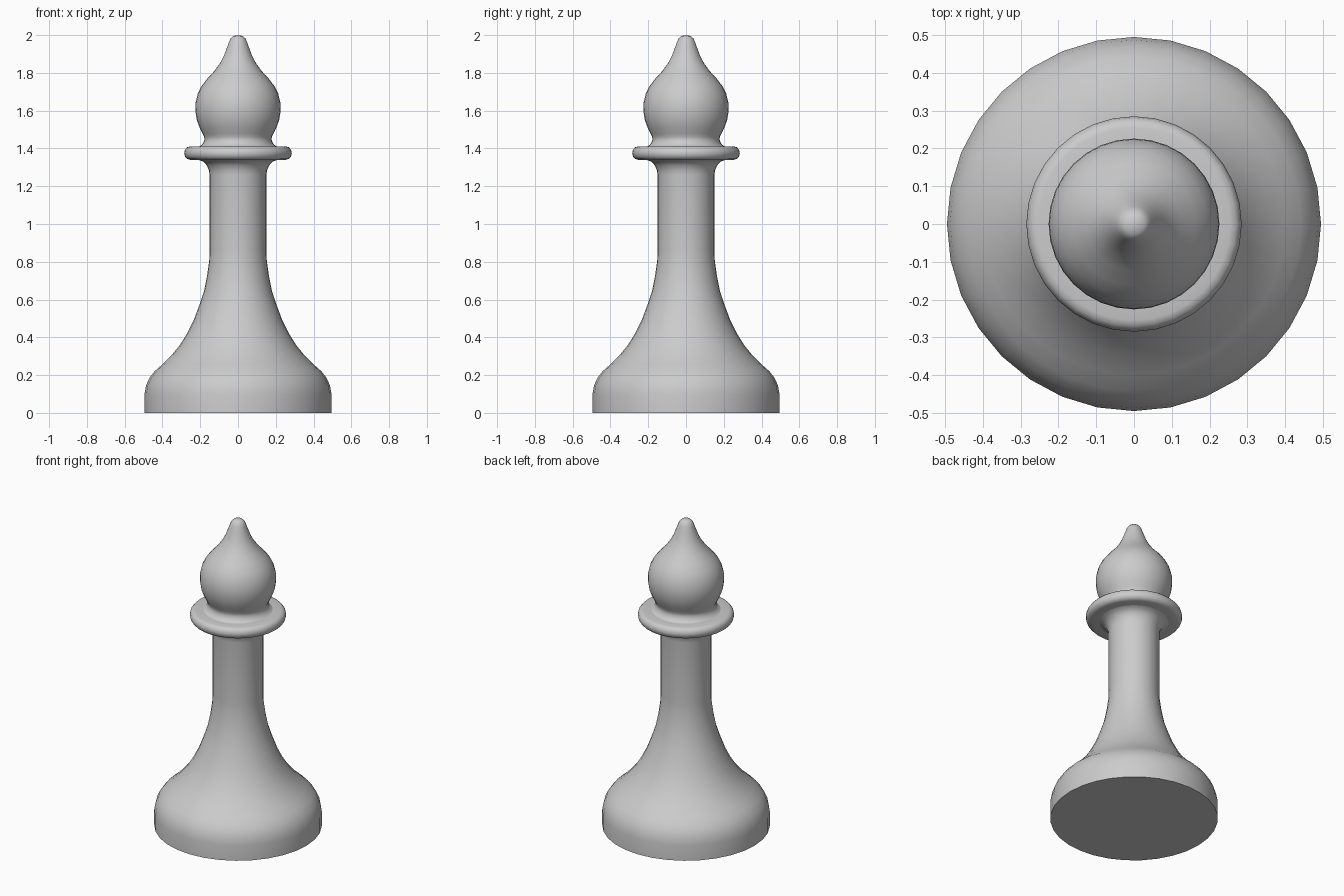
import bpy, bmesh, math

SEGMENTS = 32


def lathe(name, profile):
    """Spin (radius, z) points, listed bottom to top, around z."""
    bm = bmesh.new()
    rings = []
    for r, z in profile:
        if r == 0:
            rings.append([bm.verts.new((0, 0, z))] * SEGMENTS)
        else:
            rings.append([bm.verts.new((r * math.cos(a), r * math.sin(a), z))
                          for a in (2 * math.pi * i / SEGMENTS for i in range(SEGMENTS))])
    for lo, hi in zip(rings, rings[1:]):
        for i in range(SEGMENTS):
            j = (i + 1) % SEGMENTS
            corners = list(dict.fromkeys((lo[i], lo[j], hi[j], hi[i])))
            bm.faces.new(corners)
    mesh = bpy.data.meshes.new(name)
    bm.to_mesh(mesh)
    bm.free()
    obj = bpy.data.objects.new(name, mesh)
    bpy.context.collection.objects.link(obj)
    bpy.ops.object.select_all(action='DESELECT')
    obj.select_set(True)
    bpy.context.view_layer.objects.active = obj
    bpy.ops.object.shade_smooth_by_angle(angle=math.radians(50))
    return obj


# Flared base and straight stem
lathe("base_and_stem", [
    (0, 0), (0.495, 0), (0.495, 0.10), (0.487, 0.145), (0.469, 0.185),
    (0.442, 0.22), (0.40, 0.257), (0.352, 0.305), (0.31, 0.356), (0.27, 0.42),
    (0.235, 0.49), (0.205, 0.57), (0.18, 0.645), (0.163, 0.73), (0.152, 0.81),
    (0.15, 0.86), (0.15, 1.26), (0.154, 1.285), (0.165, 1.31), (0.183, 1.33),
    (0.205, 1.338)])

# Rounded collar
lathe("collar", [
    (0.205, 1.338), (0.255, 1.34), (0.27, 1.345), (0.281, 1.358), (0.285, 1.375),
    (0.281, 1.393), (0.27, 1.406), (0.255, 1.41), (0.205, 1.411)])

# Onion-shaped head with a short neck and rounded tip
lathe("head", [
    (0.205, 1.411), (0.193, 1.418), (0.183, 1.432), (0.178, 1.447), (0.179, 1.46),
    (0.187, 1.478), (0.203, 1.51), (0.218, 1.55), (0.226, 1.60), (0.224, 1.645),
    (0.213, 1.69), (0.193, 1.73), (0.162, 1.77), (0.125, 1.81), (0.096, 1.85),
    (0.075, 1.89), (0.06, 1.93), (0.047, 1.965), (0.039, 1.983), (0.026, 1.995),
    (0, 2.0)])
